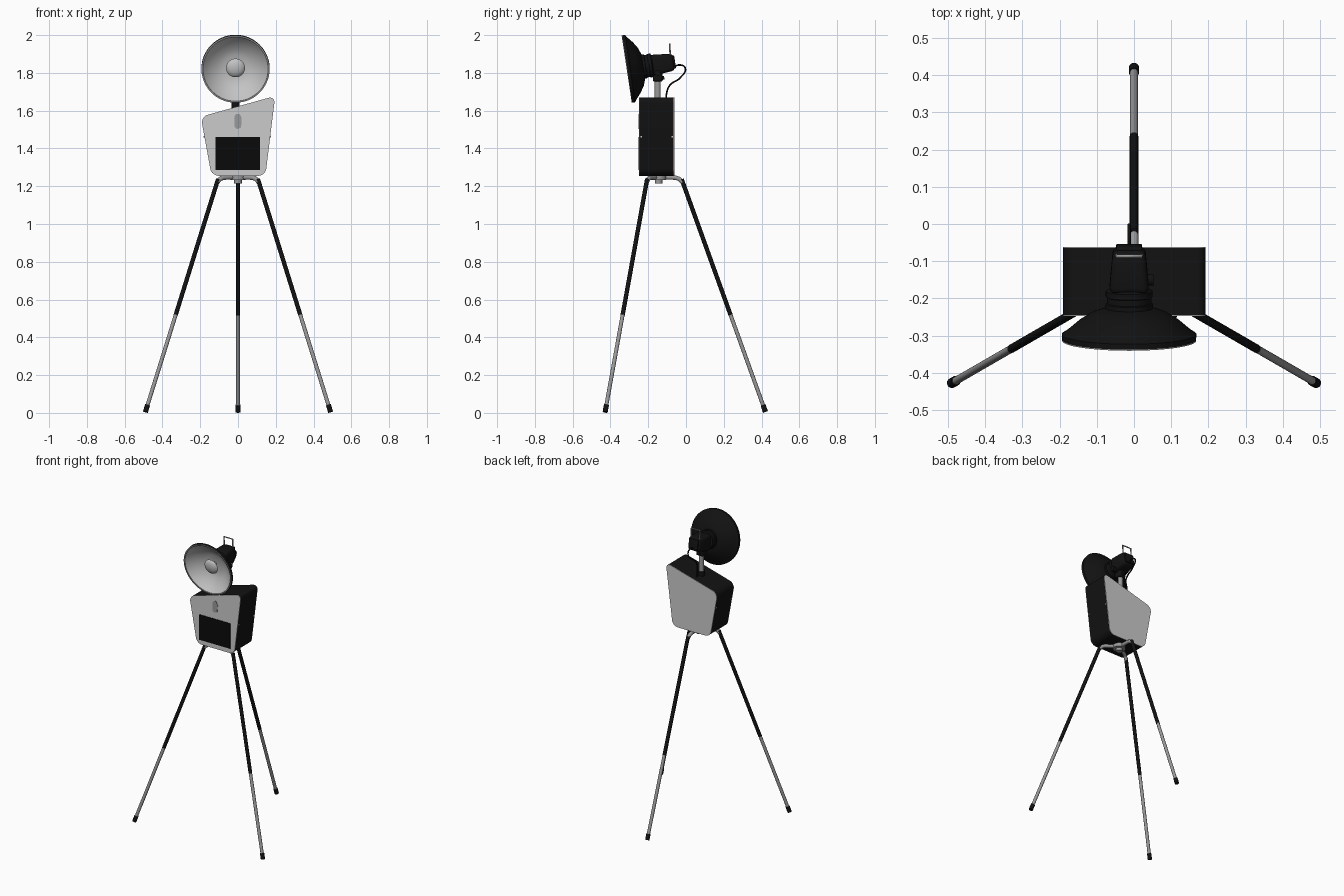
import bpy, bmesh, math
from mathutils import Vector, Matrix

cube = bpy.data.objects.get("Cube")
if cube:
    bpy.data.objects.remove(cube, do_unlink=True)


def material(name, value):
    m = bpy.data.materials.new(name)
    m.use_nodes = True
    color = (value, value, value, 1)
    m.diffuse_color = color
    m.node_tree.nodes["Principled BSDF"].inputs["Base Color"].default_value = color
    return m


BLACK = material("matte black", 0.006)
PANEL = material("light grey panel", 0.6)
METAL = material("brushed metal", 0.32)
DISH = material("silver reflector", 0.55)
SCREEN = material("screen black", 0.003)


def finish(bm, name, mat, matrix=None, smooth=True):
    if matrix:
        bm.transform(matrix)
    bmesh.ops.recalc_face_normals(bm, faces=bm.faces)
    me = bpy.data.meshes.new(name)
    bm.to_mesh(me)
    bm.free()
    me.materials.append(mat)
    ob = bpy.data.objects.new(name, me)
    bpy.context.collection.objects.link(ob)
    if smooth:
        bpy.ops.object.select_all(action="DESELECT")
        ob.select_set(True)
        bpy.context.view_layer.objects.active = ob
        bpy.ops.object.shade_smooth_by_angle(angle=math.radians(35))
    return ob


def rod(name, a, b, r, mat, sides=20, r2=None):
    a, b = Vector(a), Vector(b)
    d = b - a
    bm = bmesh.new()
    bmesh.ops.create_cone(bm, cap_ends=True, segments=sides, radius1=r,
                          radius2=r if r2 is None else r2, depth=d.length)
    turn = d.to_track_quat("Z", "Y").to_matrix().to_4x4()
    return finish(bm, name, mat, Matrix.Translation((a + b) / 2) @ turn)


def box(name, center, size, mat, bevel=0.0, matrix=None, taper=1.0):
    bm = bmesh.new()
    bmesh.ops.create_cube(bm, size=1)
    for v in bm.verts:
        k = taper if v.co.z < 0 else 1
        v.co = Vector((v.co.x * size[0] * k, v.co.y * size[1] * k,
                       v.co.z * size[2])) + Vector(center)
    if bevel:
        bmesh.ops.bevel(bm, geom=bm.edges[:], offset=bevel, segments=3,
                        profile=0.5, affect="EDGES")
    return finish(bm, name, mat, matrix)


def prism(name, outline, radius, y0, y1, mat):
    """Rounded outline in x, z, pushed from y0 to y1."""
    bm = bmesh.new()
    bm.faces.new([bm.verts.new((x, y0, z)) for x, z in outline])
    if radius:
        bmesh.ops.bevel(bm, geom=bm.verts[:], offset=radius, segments=8,
                        profile=0.5, affect="VERTICES")
    out = bmesh.ops.extrude_face_region(bm, geom=bm.faces[:])
    moved = [g for g in out["geom"] if isinstance(g, bmesh.types.BMVert)]
    bmesh.ops.translate(bm, verts=moved, vec=(0, y1 - y0, 0))
    return finish(bm, name, mat)


def lathe(name, profile, mat, matrix, steps=64):
    """Spin (radius, height) points about z."""
    bm = bmesh.new()
    pts = [bm.verts.new((r, 0, z)) for r, z in profile]
    edges = [bm.edges.new(p) for p in zip(pts, pts[1:])]
    bmesh.ops.spin(bm, geom=pts + edges, cent=(0, 0, 0), axis=(0, 0, 1),
                   angle=math.tau, steps=steps, use_duplicate=False)
    bmesh.ops.remove_doubles(bm, verts=bm.verts, dist=0.0001)
    return finish(bm, name, mat, matrix)


def tube(name, points, r, mat, smooth=True):
    cu = bpy.data.curves.new(name, "CURVE")
    cu.dimensions = "3D"
    cu.bevel_depth = r
    cu.bevel_resolution = 3
    cu.use_fill_caps = True
    sp = cu.splines.new("BEZIER" if smooth else "POLY")
    pts = sp.bezier_points if smooth else sp.points
    pts.add(len(points) - 1)
    for p, co in zip(pts, points):
        if smooth:
            p.co = co
            p.handle_left_type = p.handle_right_type = "AUTO"
        else:
            p.co = (*co, 1)
    cu.materials.append(mat)
    ob = bpy.data.objects.new(name, cu)
    bpy.context.collection.objects.link(ob)
    return ob


# Tripod: three legs around a hub
CY = -0.145
for i, side in enumerate(("back", "left_front", "right_front")):
    ang = math.radians((90, -30, 210)[i])

    def at(r, z):
        return Vector((r * math.cos(ang), CY + r * math.sin(ang), z))

    top, foot = at(0.122, 1.237), at(0.566, 0.005)
    joint, ankle = top.lerp(foot, 0.583), top.lerp(foot, 0.97)
    rod(side + "_upper_leg", top, joint, 0.0115, BLACK)
    rod(side + "_lower_leg", joint, ankle, 0.0105, METAL)
    rod(side + "_foot", ankle, foot, 0.0135, BLACK)
    tube(side + "_hub_arm", [at(0, 1.244), at(0.07, 1.246), at(0.105, 1.24),
                             at(0.126, 1.222)], 0.012, METAL)
rod("hub_plate", (0, CY, 1.232), (0, CY, 1.256), 0.04, METAL, 32)
rod("hub_knob", (0, CY, 1.214), (0, CY, 1.234), 0.02, METAL, 24)

# Cabinet: dark shell between two light panels
outline = [(-0.14, 1.255), (0.145, 1.255), (0.197, 1.678), (-0.197, 1.568)]
FRONT, BACK = -0.248, -0.062
prism("cabinet_shell", outline, 0.038, FRONT + 0.003, BACK - 0.003, BLACK)
prism("front_panel", outline, 0.038, FRONT, FRONT + 0.003, PANEL)
prism("back_panel", outline, 0.038, BACK - 0.003, BACK, PANEL)
box("screen", (-0.002, FRONT - 0.001, 1.373), (0.236, 0.004, 0.174), SCREEN)
badge = [(-0.019, 1.515), (-0.006, 1.502), (0.016, 1.51), (0.02, 1.56),
         (0.008, 1.584), (-0.012, 1.582), (-0.02, 1.565)]
prism("front_sensor", badge, 0.006, FRONT - 0.003, FRONT + 0.001, METAL)
for s, side in ((1, "left"), (-1, "right")):
    for y in (FRONT + 0.012, BACK - 0.012):
        box(side + "_side_screw", (s * (0.17 if s > 0 else 0.178), y, 1.462),
            (0.008, 0.008, 0.008), PANEL)

# Lamp: reflector and head share one tilted axis, z facing forward
AX = -0.013
AIM = Matrix.Translation((AX, -0.314, 1.82)) @ Matrix.Rotation(math.radians(98.6), 4, "X")
bowl = [(0.172, -0.004), (0.155, -0.024), (0.128, -0.047), (0.095, -0.068),
        (0.062, -0.08), (0, -0.082)]
lathe("reflector_inside", bowl, DISH, AIM)
lathe("reflector_rim", [(0.172, -0.004), (0.172, 0), (0.18, 0), (0.18, -0.003)], METAL, AIM)
lathe("reflector_shell", [(0.18, -0.003), (0.181, -0.018), (0.171, -0.024)]
      + [(r + 0.006, z - 0.008) for r, z in bowl[1:5]] + [(0, -0.092)], BLACK, AIM)
lathe("center_deflector", [(0, -0.024), (0.028, -0.027), (0.046, -0.036),
                           (0.05, -0.042), (0.046, -0.046), (0, -0.046)], DISH, AIM, 40)
lathe("deflector_stem", [(0.014, -0.046), (0.014, -0.083)], METAL, AIM, 20)
lathe("lamp_collar", [(0, -0.085), (0.064, -0.085), (0.064, -0.1), (0.06, -0.102),
                      (0.06, -0.118), (0.063, -0.12), (0.063, -0.135),
                      (0.054, -0.14), (0, -0.14)], BLACK, AIM, 40)
box("lamp_head", (0, 0, -0.193), (0.108, 0.112, 0.12), BLACK, 0.018, AIM, 0.8)
box("lamp_rear_cap", (0, 0, -0.253), (0.07, 0.07, 0.012), BLACK, 0.004, AIM)
rod("side_lock_knob", (AX + 0.045, -0.15, 1.8), (AX + 0.066, -0.15, 1.8), 0.016, BLACK)

# Carry handle on the back of the head
grip = [(-0.033, 0.03), (-0.033, 0.098), (0.033, 0.098), (0.033, 0.03)]
tube("carry_handle", [AIM @ Vector((x, y, -0.238 - 0.1 * (y - 0.03))) for x, y in grip],
     0.0045, METAL, False)

# Stand, swivel and power cable
rod("stand_pole", (AX, -0.15, 1.6), (AX, -0.15, 1.77), 0.016, METAL)
rod("pole_collar", (AX, -0.15, 1.6), (AX, -0.15, 1.645), 0.022, BLACK)
box("swivel_mount", (AX, -0.15, 1.785), (0.05, 0.05, 0.06), BLACK, 0.006)
rod("swivel_lever", (AX, -0.17, 1.765), (AX, -0.115, 1.775), 0.01, BLACK)
tube("power_cable", [(AX, -0.08, 1.82), (AX, -0.035, 1.842), (AX, -0.004, 1.825),
                     (AX, -0.03, 1.775), (AX, -0.085, 1.735), (AX, -0.103, 1.69),
                     (AX, -0.103, 1.6)], 0.0045, BLACK)
